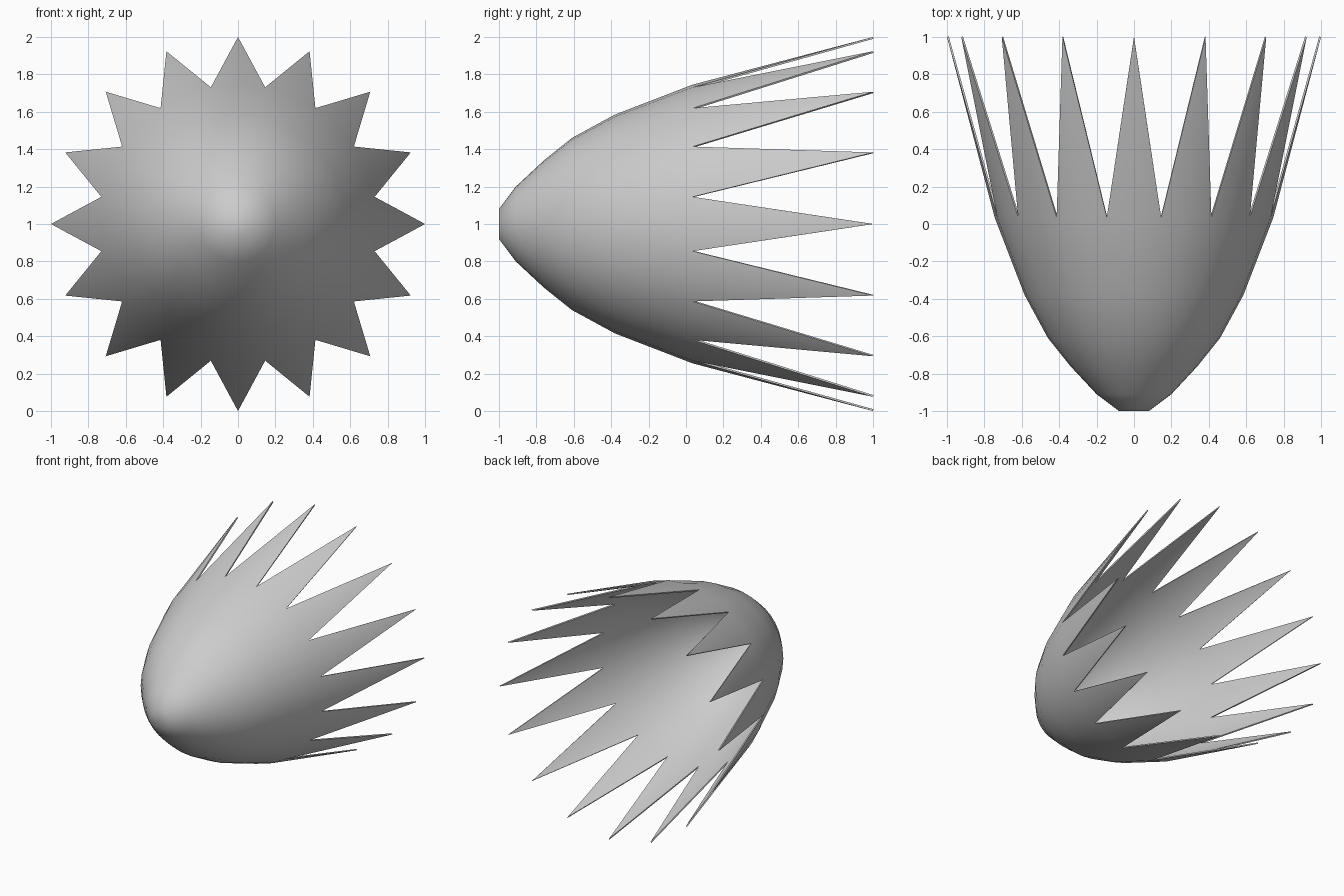
import bpy, bmesh
from math import sin, cos, pi

if "Cube" in bpy.data.objects:
    bpy.data.objects.remove(bpy.data.objects["Cube"])

SPIKES = 16
SEG = SPIKES * 2
# (radius, y) rings from the closed nose to the base of the spikes
PROFILE = [(0.08, -1.0), (0.20, -0.91), (0.34, -0.76), (0.46, -0.61),
           (0.585, -0.38), (0.745, 0.035)]

bm = bmesh.new()


def point(r, y, i):
    a = 2 * pi * i / SEG
    return bm.verts.new((r * sin(a), y, 1 + r * cos(a)))


# Bowl
rings = [[point(r, y, i) for i in range(SEG)] for r, y in PROFILE]
bm.faces.new(rings[0])
for a, b in zip(rings, rings[1:]):
    for i in range(SEG):
        j = (i + 1) % SEG
        bm.faces.new((a[i], a[j], b[j], b[i]))

# Spikes: each spans two segments of the rim
rim = rings[-1]
for i in range(0, SEG, 2):
    tip = point(1.0, 1.0, i)
    bm.faces.new((rim[i - 1], rim[i], tip))
    bm.faces.new((rim[i], rim[(i + 1) % SEG], tip))

# Make the shell normals face outward
bmesh.ops.recalc_face_normals(bm, faces=bm.faces)
bm.faces.ensure_lookup_table()
if bm.faces[0].normal.y > 0:
    bmesh.ops.reverse_faces(bm, faces=bm.faces)

mesh = bpy.data.meshes.new("spiked_bowl")
bm.to_mesh(mesh)
bm.free()
bowl = bpy.data.objects.new("spiked_bowl", mesh)
bpy.context.collection.objects.link(bowl)
bpy.context.view_layer.objects.active = bowl
bowl.select_set(True)

# Thin wall, grown inward
wall = bowl.modifiers.new("wall", 'SOLIDIFY')
wall.thickness = 0.01
wall.offset = -1
bpy.ops.object.modifier_apply(modifier="wall")
bpy.ops.object.shade_smooth_by_angle(angle=0.8)
